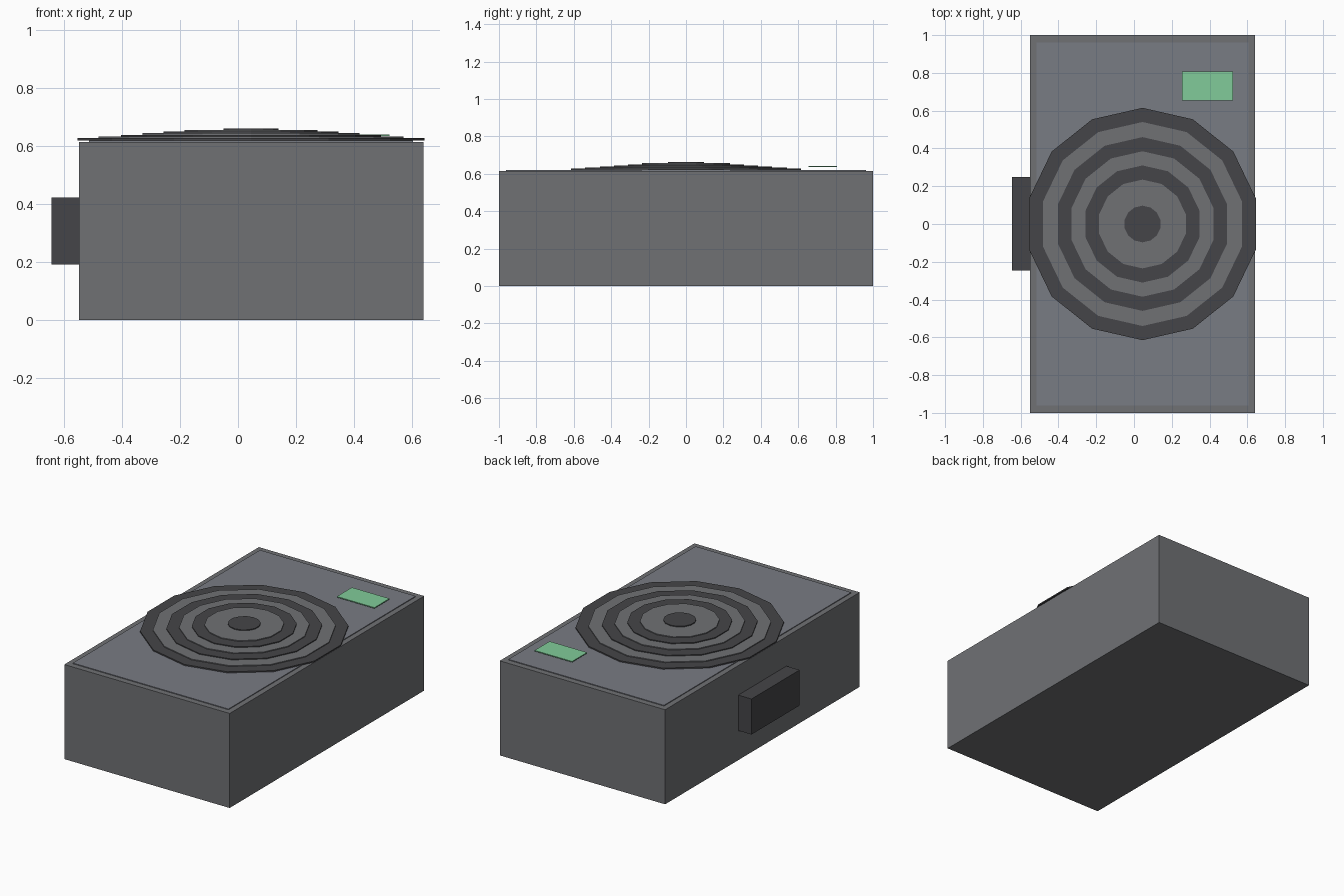
import bpy, bmesh, math
from mathutils import Matrix

if "Cube" in bpy.data.objects:
    bpy.data.objects.remove(bpy.data.objects["Cube"])


def material(name, rgb):
    m = bpy.data.materials.new(name)
    m.diffuse_color = (*rgb, 1)
    m.use_nodes = True
    m.node_tree.nodes["Principled BSDF"].inputs["Base Color"].default_value = m.diffuse_color
    return m


BODY = material("casing_grey", (0.16, 0.165, 0.175))
PANEL = material("panel_grey", (0.19, 0.2, 0.23))
DARK = material("dark_grey", (0.06, 0.06, 0.065))
GREEN = material("indicator_green", (0.22, 0.6, 0.32))


def finish(name, bm, mat):
    me = bpy.data.meshes.new(name)
    bm.to_mesh(me)
    bm.free()
    me.materials.append(mat)
    ob = bpy.data.objects.new(name, me)
    bpy.context.collection.objects.link(ob)
    return ob


def box(name, lo, hi, mat):
    bm = bmesh.new()
    bmesh.ops.create_cube(bm, size=1)
    bmesh.ops.scale(bm, vec=[b - a for a, b in zip(lo, hi)], verts=bm.verts)
    bmesh.ops.translate(bm, vec=[(a + b) / 2 for a, b in zip(lo, hi)], verts=bm.verts)
    return finish(name, bm, mat)


def disc(name, radius, z0, z1, mat, sides=14):
    # Low-poly disc with one corner pointing along +y
    bm = bmesh.new()
    cx = 0.045
    ring = []
    for i in range(sides):
        a = math.pi / 2 + i * 2 * math.pi / sides
        ring.append(bm.verts.new((cx + radius * math.cos(a), radius * math.sin(a), z0)))
    base = bm.faces.new(ring)
    top = bmesh.ops.extrude_face_region(bm, geom=[base], use_keep_orig=True)
    moved = [g for g in top["geom"] if isinstance(g, bmesh.types.BMVert)]
    bmesh.ops.translate(bm, vec=(0, 0, z1 - z0), verts=moved)
    bmesh.ops.recalc_face_normals(bm, faces=bm.faces)
    return finish(name, bm, mat)


# Main casing, raised top panel and side connector
box("casing", (-0.55, -1, 0), (0.64, 1, 0.615), BODY)
box("top_panel", (-0.515, -0.962, 0.615), (0.605, 0.962, 0.62), PANEL)
box("side_connector", (-0.645, -0.247, 0.192), (-0.55, 0.248, 0.423), DARK)

# Stepped concentric discs, alternating dark and light
radii = [0.615, 0.54, 0.46, 0.385, 0.31, 0.235, 0.097]
z = 0.62
for i, r in enumerate(radii):
    top = 0.628 + i * 0.0057
    disc(f"coil_step_{i + 1}", r, z, top, BODY if i % 2 else DARK)
    z = top

# Thin indicator plate held just above the panel
box("indicator_plate", (0.254, 0.654, 0.635), (0.524, 0.808, 0.641), GREEN)
